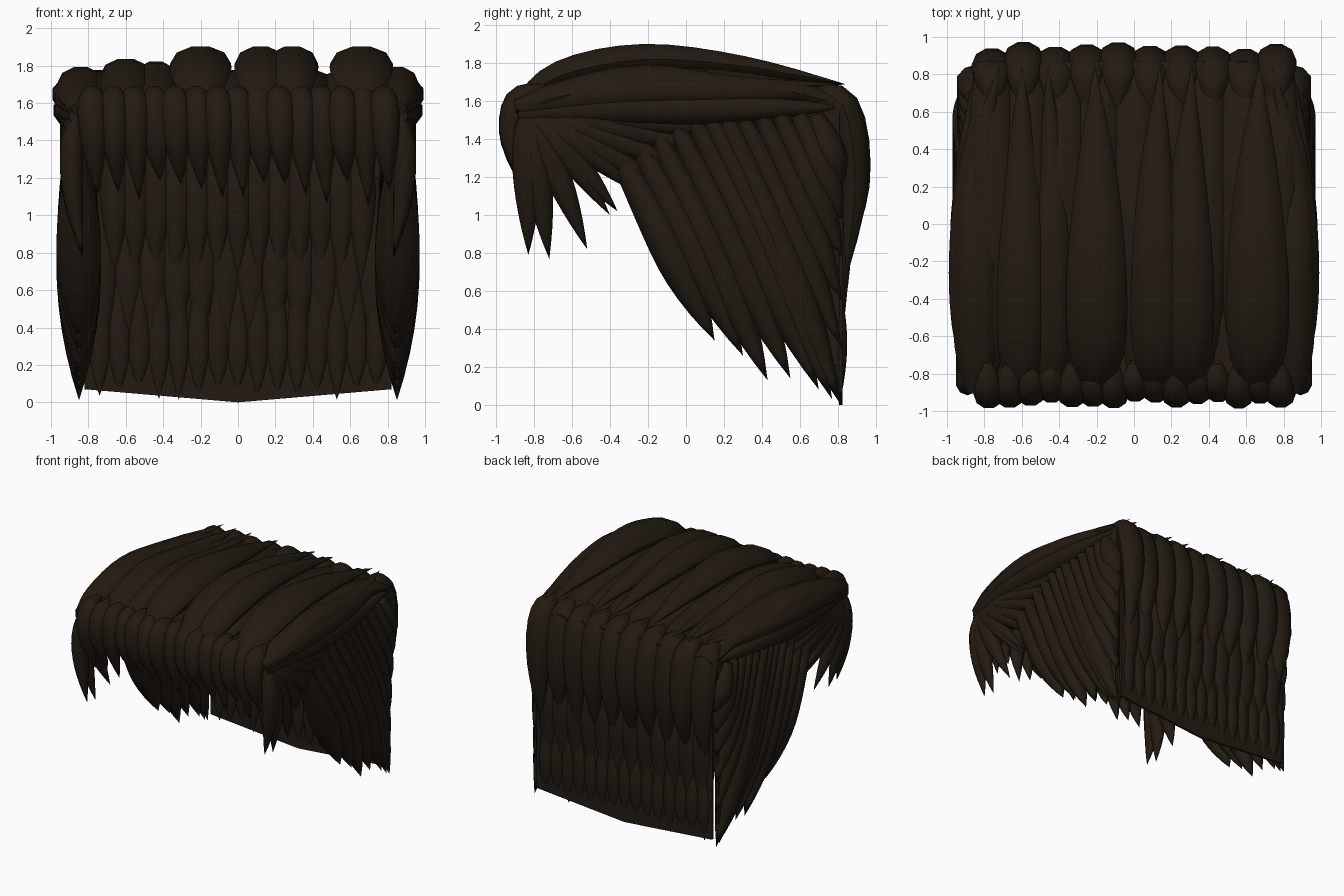
import bpy, bmesh, math, random
from mathutils import Vector

if "Cube" in bpy.data.objects:
    bpy.data.objects.remove(bpy.data.objects["Cube"])

random.seed(4)
mat = bpy.data.materials.new("dark_brown_hair")
mat.diffuse_color = (0.0165, 0.0108, 0.0062, 1)
mat.use_nodes = True
mat.node_tree.nodes["Principled BSDF"].inputs["Base Color"].default_value = mat.diffuse_color


def curve_point(pts, t):
    # Catmull-Rom through the control points
    n = len(pts) - 1
    i = min(int(t * n), n - 1)
    u = t * n - i
    b, c = pts[i], pts[i + 1]
    a = pts[i - 1] if i > 0 else b * 2 - c
    d = pts[i + 2] if i + 2 <= n else c * 2 - b
    return 0.5 * (2 * b + (c - a) * u + (2 * a - 5 * b + 4 * c - d) * u**2
                  + (3 * b - a - 3 * c + d) * u**3)


def lock(bm, pts, width, thick, normal, root=0.35, peak=0.35, steps=12, sides=10):
    # tapered strand: blunt root, widest at peak, pointed tip
    pts = [Vector(p) for p in pts]
    normal = Vector(normal)
    rings = []
    for k in range(steps):
        t = k / steps
        p = curve_point(pts, t)
        tan = (curve_point(pts, min(t + 0.02, 1)) - curve_point(pts, max(t - 0.02, 0))).normalized()
        side = tan.cross(normal).normalized()
        out = side.cross(tan)
        if t < peak:
            f = root + (1 - root) * math.sin(math.pi / 2 * t / peak)
        else:
            f = 1 - ((t - peak) / (1 - peak)) ** 1.9
        ring = []
        for s in range(sides):
            a = 2 * math.pi * s / sides
            ring.append(bm.verts.new(p + side * (math.cos(a) * width * f) + out * (math.sin(a) * thick * f)))
        rings.append(ring)
    tip = bm.verts.new(pts[-1])
    bm.faces.new(rings[0])
    for r, q in zip(rings, rings[1:]):
        for s in range(sides):
            bm.faces.new((r[s], r[(s + 1) % sides], q[(s + 1) % sides], q[s]))
    for s in range(sides):
        bm.faces.new((rings[-1][s], rings[-1][(s + 1) % sides], tip))


def plate(bm, outline, offset):
    # thin flat plate: outline copied along an offset
    a = [bm.verts.new(p) for p in outline]
    b = [bm.verts.new(Vector(p) + Vector(offset)) for p in outline]
    bm.faces.new(a)
    bm.faces.new(b)
    for i in range(len(a)):
        k = (i + 1) % len(a)
        bm.faces.new((a[i], a[k], b[k], b[i]))


def finish(bm, name, mirror=False):
    bmesh.ops.recalc_face_normals(bm, faces=bm.faces)
    me = bpy.data.meshes.new(name)
    bm.to_mesh(me)
    bm.free()
    ob = bpy.data.objects.new(name, me)
    bpy.context.collection.objects.link(ob)
    me.materials.append(mat)
    if mirror:
        m = ob.modifiers.new("mirror", 'MIRROR')
        m.use_mirror_merge = False
    bpy.ops.object.select_all(action='DESELECT')
    bpy.context.view_layer.objects.active = ob
    ob.select_set(True)
    bpy.ops.object.shade_smooth_by_angle(angle=math.radians(45))


def spread(n, half):
    return [-half + 2 * half * i / (n - 1) for i in range(n)]


# scalp: top and back plates, the back one with a shallow point at the bottom
bm = bmesh.new()
plate(bm, [(-.82, .805, .07), (0, .805, 0), (.82, .805, .07), (.83, .805, 1.6), (-.83, .805, 1.6)], (0, .02, 0))
plate(bm, [(-.84, -.85, 1.56), (.84, -.85, 1.56), (.84, .8, 1.6), (-.84, .8, 1.6)], (0, 0, .02))
finish(bm, "scalp_top_and_back")

# scalp side plates under the side locks
bm = bmesh.new()
plate(bm, [(.84, -.8, 1.56), (.84, -.3, 1.24), (.84, -.05, .95), (.84, .25, .5), (.84, .8, .2),
           (.84, .81, 1.6)], (.02, 0, 0))
finish(bm, "scalp_sides", True)

# top locks swept from the front edge to points at the back
bm = bmesh.new()
for x, w, dz, xt in ((-0.84, .13, -.11, -.72), (-0.6, .14, -.065, -.6), (-0.44, .12, -.08, -.46),
                     (-0.2, .165, 0, -.21), (0.12, .14, 0, .14), (0.29, .14, 0, .31),
                     (0.66, .17, 0, .67), (0.85, .12, -.11, .74)):
    lock(bm, [(x, -.9, 1.57), (x, -.66, 1.735 + dz), (x, -.22, 1.82 + dz), (x, .3, 1.785 + dz),
              (xt, .84, 1.69)], w, .09, (0, 0, 1), .4, .38, 16)
finish(bm, "top_locks")

# lower layer filling the gaps, blunt at the back
bm = bmesh.new()
for x in spread(9, .76):
    lock(bm, [(x, .86, 1.57), (x, .5, 1.66), (x, 0, 1.71), (x, -.5, 1.68), (x, -.92, 1.55)],
         .13, .07, (0, 0, 1), .7, .45)
finish(bm, "top_under_locks")

# fringe hanging over the front
bm = bmesh.new()
for i, x in enumerate(spread(15, .78)):
    z = 1.14 + random.uniform(-.07, .05) - (.1 if i in (11, 13) else 0)
    j = random.uniform(-.02, .02)
    lock(bm, [(x, -.74, 1.67), (x, -.87 + j, 1.6), (x + .01, -.90 + j, 1.38), (x + .03, -.83, z)],
         .082, .075, (0, -1, 0), .3, .42)
finish(bm, "fringe_locks")

# long rolls along the upper side edges
bm = bmesh.new()
lock(bm, [(.86, -.88, 1.56), (.88, -.4, 1.64), (.87, .2, 1.65), (.79, .85, 1.64)],
     .1, .115, (1, 0, 0), .4, .4)
lock(bm, [(.87, -.88, 1.53), (.9, -.4, 1.56), (.89, .2, 1.56), (.84, .87, 1.57)],
     .09, .09, (1, 0, 0), .4, .5)
finish(bm, "side_edge_rolls", True)

# temple locks fanning out from the front corner
bm = bmesh.new()
for y, z, w in ((-.83, .79, .08), (-.72, .77, .08), (-.52, .82, .075), (-.36, 1.02, .07),
                (-.4, 1.0, .06), (-.2, 1.09, .07), (-.06, 1.1, .07), (.05, 1.22, .07),
                (.15, 1.34, .07), (.3, 1.43, .07)):
    a, b = y + .84, z - 1.56
    lock(bm, [(.86, -.84, 1.56), (.89, -.84 + a * .3, 1.56 + b * .27),
              (.88, -.84 + a * .65, 1.56 + b * .62), (.83, y, z)], w, .065, (1, 0, 0), .4, .4)
finish(bm, "temple_locks", True)

# side locks sweeping down and backwards
bm = bmesh.new()
starts = (-.37, -.26, -.15, -.05, .04, .12, .2, .29, .39, .49, .59, .68)
tips = ((.15, .34), (.3, .26), (.43, .13), (.55, .14), (.7, .08), (.77, .03), (.81, .01),
        (.82, .3), (.82, .55), (.82, .78), (.82, .98), (.82, 1.15))
for i, (y0, (y1, z1)) in enumerate(zip(starts, tips)):
    z0 = min(1.34 + .04 * i, 1.53)
    dy, dz = y1 - y0, z1 - z0
    low = i < 7
    lock(bm, [(.86, y0, z0), (.855, y0 + dy * .36, z0 + dz * .33),
              (.85, y0 + dy * .68, z0 + dz * .66), (.85, y1, z1)],
         .1 if low else .085, .125 if low else .1, (1, 0, 0), .45, .55)
finish(bm, "side_locks", True)

# three overlapping rows of locks on the back
bm = bmesh.new()
for x in spread(10, .76):
    j, w = random.uniform(-.08, .08), random.uniform(-.03, .01)
    lock(bm, [(x, .62, 1.65), (x, .83 + w, 1.58), (x, .895 + w, 1.15), (x, .82, .66 + j)],
         .11, .085, (0, 1, 0), .25, .45)
for x in spread(12, .72):
    j = random.uniform(-.06, .06)
    lock(bm, [(x, .8, 1.2), (x, .82, .85), (x, .81, .6), (x, .81, .3 + j)], .085, .05, (0, 1, 0), .4, .45)
for x in spread(15, .74):
    j = random.uniform(-.04, .04)
    lock(bm, [(x, .8, .66), (x, .812, .42), (x, .812, .22), (x, .81, .05 + j)], .06, .038, (0, 1, 0), .3, .5)
finish(bm, "back_locks")

# inner rows seen through the open front
bm = bmesh.new()
for x in spread(13, .66):
    lock(bm, [(x, .79, 1.45), (x, .78, 1.2), (x, .78, .95), (x, .79, .64 + random.uniform(-.04, .06))],
         .075, .05, (0, -1, 0), .4, .45)
finish(bm, "inner_back_locks")
